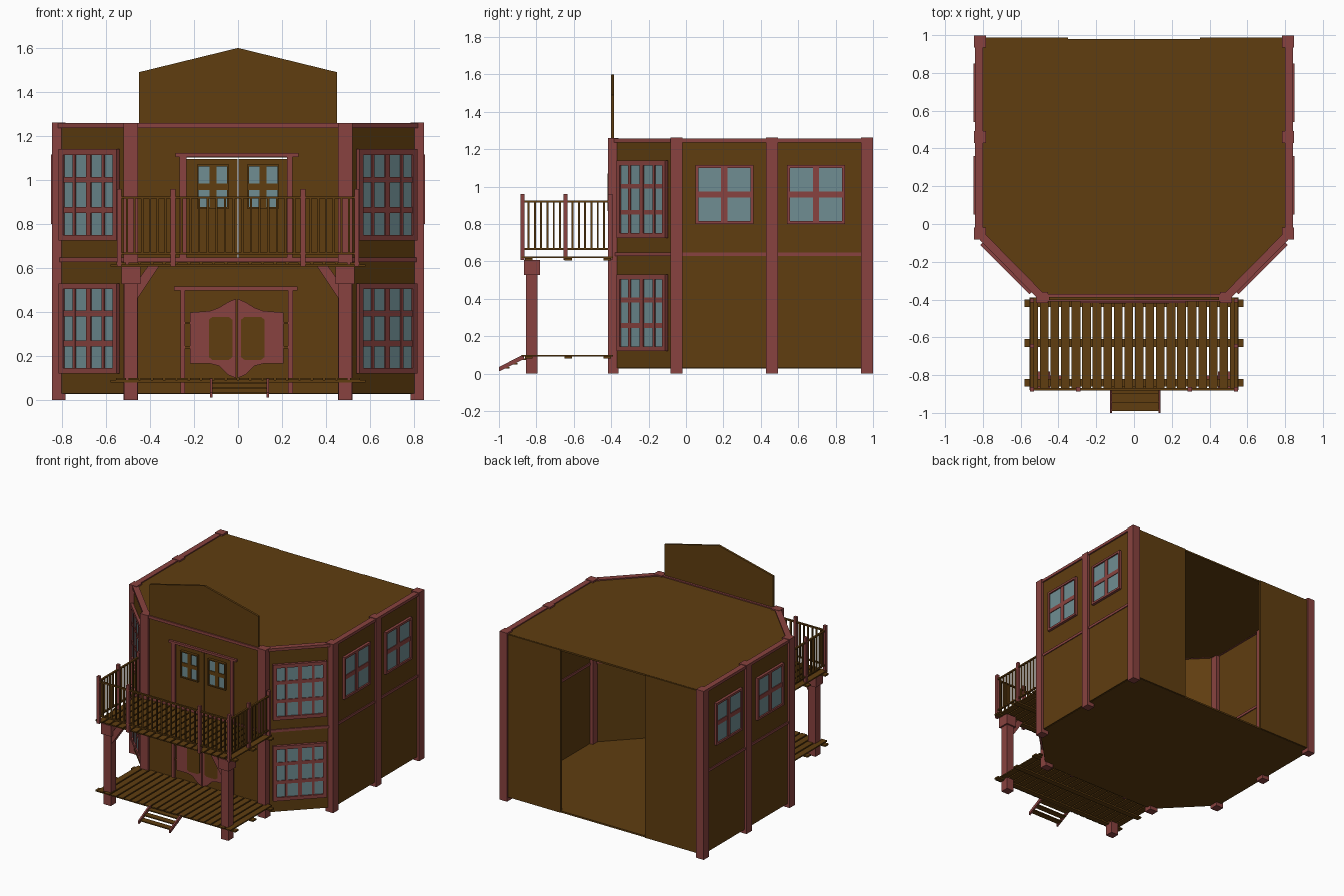
import bpy, bmesh, math
from mathutils import Matrix, Vector

if "Cube" in bpy.data.objects:
    bpy.data.objects.remove(bpy.data.objects["Cube"])


def material(name, rgb):
    m = bpy.data.materials.new(name)
    m.diffuse_color = (*rgb, 1)
    m.use_nodes = True
    m.node_tree.nodes["Principled BSDF"].inputs["Base Color"].default_value = m.diffuse_color
    return m


BROWN = material("brown wood", (0.115, 0.047, 0.005))
RED = material("red trim", (0.25, 0.055, 0.050))
GLASS = material("grey blue glass", (0.16, 0.27, 0.29))


def finish(name, bm, mat):
    bmesh.ops.recalc_face_normals(bm, faces=bm.faces)
    me = bpy.data.meshes.new(name)
    bm.to_mesh(me)
    bm.free()
    me.materials.append(mat)
    ob = bpy.data.objects.new(name, me)
    bpy.context.collection.objects.link(ob)
    return ob


def boxes(name, mat, items, M=Matrix()):
    """One object made of boxes given as (x0, x1, y0, y1, z0, z1)."""
    bm = bmesh.new()
    for x0, x1, y0, y1, z0, z1 in items:
        c = Vector(((x0 + x1) / 2, (y0 + y1) / 2, (z0 + z1) / 2))
        s = Matrix.Diagonal((x1 - x0, y1 - y0, z1 - z0, 1))
        bmesh.ops.create_cube(bm, size=1, matrix=M @ Matrix.Translation(c) @ s)
    return finish(name, bm, mat)


def prism(name, mat, pts, a, b, axis="y"):
    """Extrude a 2D outline between a and b along an axis."""
    place = {"y": lambda p, t: (p[0], t, p[1]),
             "x": lambda p, t: (t, p[0], p[1]),
             "z": lambda p, t: (p[0], p[1], t)}[axis]
    bm = bmesh.new()
    lo = [bm.verts.new(place(p, a)) for p in pts]
    hi = [bm.verts.new(place(p, b)) for p in pts]
    bm.faces.new(lo)
    bm.faces.new(hi)
    n = len(pts)
    for i in range(n):
        bm.faces.new((lo[i], lo[(i + 1) % n], hi[(i + 1) % n], hi[i]))
    return finish(name, bm, mat)


def along(name, mat, p, q, thick, z0, z1):
    """Upright slab between two ground points."""
    d = Vector(q) - Vector(p)
    M = Matrix.Translation((*p, 0)) @ Matrix.Rotation(math.atan2(d.y, d.x), 4, 'Z')
    return boxes(name, mat, [(0, d.length, -thick / 2, thick / 2, z0, z1)], M)


def window(name, x, y, deg, w, z0, z1, rows, groups, sub, fr=0.02, bar=0.014, trim=RED):
    """Glazed window: framed, split in groups of narrow columns. Local -y is outward."""
    M = Matrix.Translation((x, y, 0)) @ Matrix.Rotation(math.radians(deg), 4, 'Z')
    h = w / 2
    f0, f1 = -0.028, -0.008
    items = [(-h, -h + fr, f0, f1, z0, z1), (h - fr, h, f0, f1, z0, z1),
             (-h, h, f0, f1, z0, z0 + fr), (-h, h, f0, f1, z1 - fr, z1)]
    n = groups * sub
    for i in range(1, n):
        cx = -h + w * i / n
        b = bar if i % sub else bar * 1.7
        items.append((cx - b / 2, cx + b / 2, f0 + 0.005, f1, z0, z1))
    for j in range(1, rows):
        cz = z0 + (z1 - z0) * j / rows
        items.append((-h, h, f0 + 0.006, f1, cz - bar * .8, cz + bar * .8))
    boxes(name + "_frame", trim, items, M)
    boxes(name + "_glass", GLASS, [(-h + .005, h - .005, -0.017, -0.009, z0 + .005, z1 - .005)], M)


# floor and roof
foot = [(-.82, .98), (-.82, -.05), (-.485, -.39), (.485, -.39), (.82, -.05), (.82, .98)]
prism("floor", BROWN, foot, .028, .04, "z")
prism("roof", BROWN, foot, 1.238, 1.25, "z")

# side walls, diagonal walls, posts, beams, windows
for s, side in ((-1, "left"), (1, "right")):
    a, b, c = (s * .82, .98), (s * .82, -.05), (s * .485, -.39)
    for part, p, q in (("side", a, b), ("diagonal", b, c)):
        along(f"{side}_{part}_wall", BROWN, p, q, .02, .03, 1.25)
        along(f"{side}_{part}_top_beam", RED, p, q, .042, 1.237, 1.258)
        along(f"{side}_{part}_middle_beam", RED, p, q, .034, .628, .647)
    posts = [(.815, .967), (.815, .46), (.815, -.05)]
    boxes(f"{side}_posts", RED, [(s * x - .031, s * x + .031, y - .032, y + .032, 0, 1.262)
                                 for x, y in posts])
    boxes(f"{side}_front_wall_post", RED, [(s * .487 - .033, s * .487 + .033, -.418, -.36, 0, 1.26)])
    boxes(f"{side}_back_wall", BROWN, [(min(s * .35, s * .82), max(s * .35, s * .82),
                                        .97, .988, .03, 1.248)])
    for y, n in ((.205, "front"), (.695, "rear")):
        window(f"{side}_{n}_side_window", s * .822, y, s * 90, .31, .80, 1.115, 2, 2, 1, .016, .02)
    for z0, z1, n in ((.12, .53, "lower"), (.725, 1.14, "upper")):
        window(f"{side}_{n}_bay_window", s * .664, -.222, s * 45, .37, z0, z1, 3, 2, 2, .026, .016)

# front wall with an upper doorway
boxes("front_wall", BROWN, [(-.485, .485, -.40, -.38, .03, .63),
                            (-.485, -.242, -.40, -.38, .63, 1.25),
                            (.242, .485, -.40, -.38, .63, 1.25),
                            (-.242, .242, -.40, -.38, 1.103, 1.25)])
boxes("front_beams", RED, [(-.485, .485, -.411, -.37, 1.237, 1.258),
                           (-.485, .485, -.407, -.375, .628, .647)])
prism("false_front", BROWN, [(-.45, 1.25), (.45, 1.25), (.45, 1.49), (0, 1.60), (-.45, 1.49)],
      -.402, -.386)

# door frames
boxes("upper_door_frame", RED, [(-.265, -.235, -.413, -.38, .63, 1.105),
                                (.222, .248, -.413, -.38, .63, 1.105),
                                (-.285, .275, -.417, -.38, 1.105, 1.122)])
boxes("lower_door_frame", RED, [(-.262, -.240, -.413, -.38, .03, .5),
                                (.227, .249, -.413, -.38, .03, .5),
                                (-.29, .27, -.417, -.38, .497, .515)])
boxes("balcony_doors", BROWN, [(-.24, -.003, -.40, -.385, .63, 1.095),
                               (.003, .232, -.40, -.385, .63, 1.095)])
for s, side in ((-1, "left"), (1, "right")):
    window(f"{side}_balcony_door_window", s * .114, -.392, 0, .145, .87, 1.07, 2, 2, 1,
           .008, .018, BROWN)

# swinging doors with inset panels
half = [(.004, .10), (.04, .115), (.08, .155), (.12, .165), (.212, .165),
        (.212, .398), (.12, .405), (.08, .42), (.04, .445), (.004, .46)]
panel = [(.018, .195), (.033, .182), (.10, .182), (.115, .195),
         (.115, .365), (.10, .378), (.033, .378), (.018, .365)]
for s, side in ((-1, "left"), (1, "right")):
    prism(f"{side}_swing_door", RED, [(s * x - .006, z) for x, z in half], -.415, -.403)
    prism(f"{side}_swing_door_panel", BROWN, [(s * x * 1.1 - .006, z) for x, z in panel], -.417, -.412)
    boxes(f"{side}_door_hinges", BROWN, [(s * .225 - .016 - .006, s * .225 + .016 - .006,
                                          -.411, -.402, z - .005, z + .005) for z in (.24, .35)])

# porch deck and balcony deck: planks on three cross bearers
for name, top in (("porch", .10), ("balcony", .626)):
    pitch = 1.118 / 20
    boxes(f"{name}_planks", BROWN, [(-.559 + pitch * i + .005, -.559 + pitch * (i + 1) - .005,
                                     -.88, -.39, top - .009, top) for i in range(20)])
    boxes(f"{name}_bearers", BROWN, [(-.58, .58, y - .02, y + .02, top - .02, top - .009)
                                     for y in (-.42, -.63, -.84)])

# porch posts, capitals and braces
for s, side in ((-1, "left"), (1, "right")):
    x = s * .487
    boxes(f"{side}_porch_post", RED, [(x - .031, x + .031, -.855, -.793, 0, .60),
                                      (x - .043, x + .043, -.867, -.781, .527, .607)])
    prism(f"{side}_porch_brace", RED, [(s * px, pz) for px, pz in
                                       ((.458, .46), (.36, .607), (.41, .607), (.458, .54))],
          -.845, -.803)

# balcony railing
stations = [(x, -.875) for x in (-.54, -.295, .295, .54)] + \
           [(s * .54, y) for s in (-1, 1) for y in (-.645, -.405)]
boxes("railing_posts", RED, [(x - .011, x + .011, y - .011, y + .011, .607, .96)
                             for x, y in stations])
rails = []
for z0, z1 in ((.662, .671), (.916, .926)):
    rails.append((-.54, .54, -.882, -.868, z0, z1))
    rails += [(s * .54 - .007, s * .54 + .007, -.875, -.405, z0, z1) for s in (-1, 1)]
boxes("railing_rails", BROWN, rails)
spindles = []
for p, q, n in [((-.54, -.875), (-.295, -.875), 7), ((-.295, -.875), (.295, -.875), 15),
                ((.295, -.875), (.54, -.875), 7)] + \
               [((s * .54, y), (s * .54, y + .235), 7) for s in (-1, 1) for y in (-.875, -.64)]:
    for i in range(1, n):
        c = Vector(p).lerp(Vector(q), i / n)
        spindles.append((c.x - .005, c.x + .005, c.y - .005, c.y + .005, .665, .92))
boxes("railing_spindles", BROWN, spindles)

# front steps
for x, side in ((-.122, "left"), (.135, "right")):
    prism(f"{side}_step_stringer", RED, [(-1, .012), (-1, .035), (-.875, .10), (-.865, .10),
                                         (-.865, .078)], x - .006, x + .006, "x")
boxes("step_treads", BROWN, [(-.122, .135, y, y + .045, z, z + .008)
                             for y, z in ((-.99, .028), (-.945, .05), (-.90, .073))])
